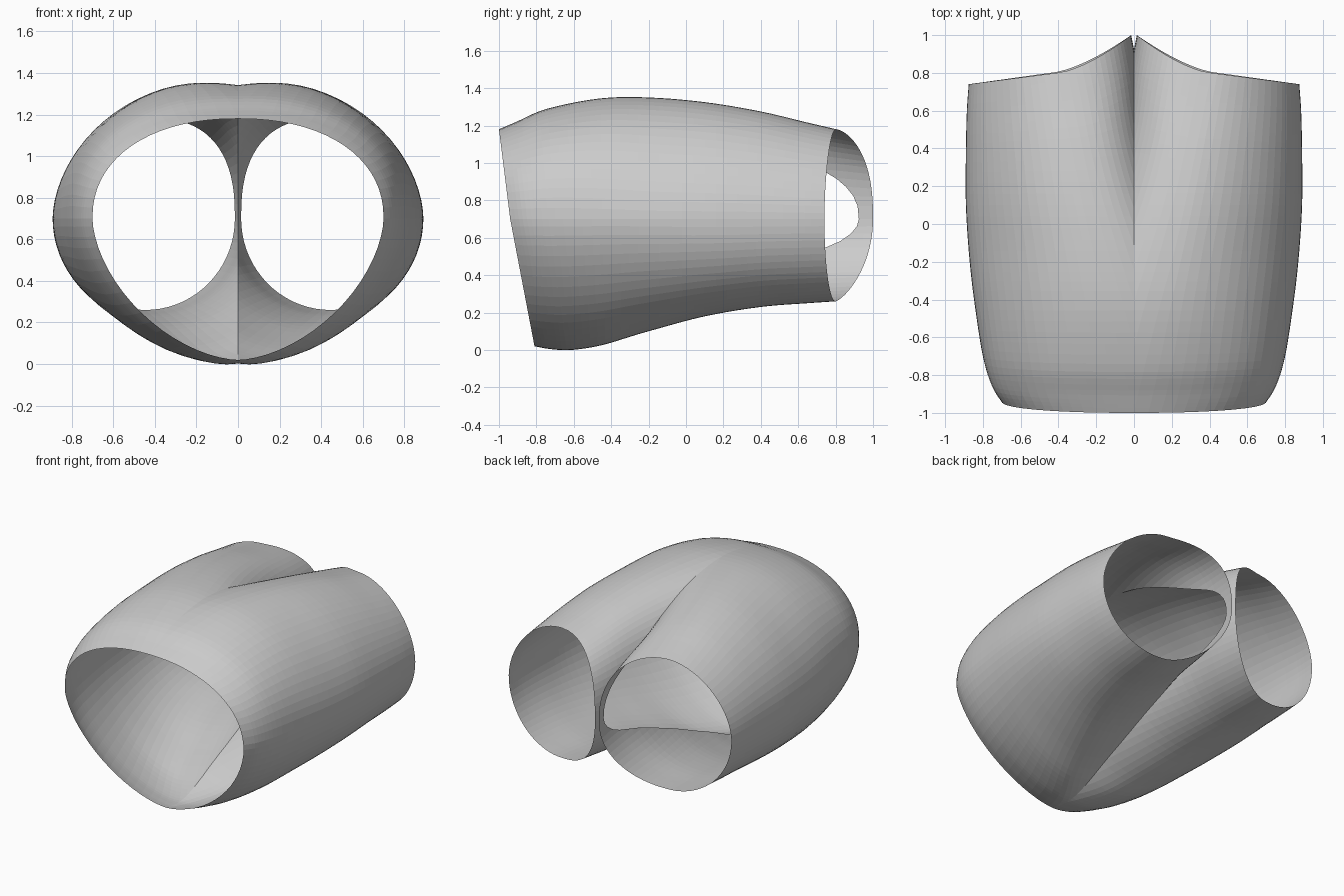
import bpy, bmesh, math

if "Cube" in bpy.data.objects:
    bpy.data.objects.remove(bpy.data.objects["Cube"])

# Stations along the garment:
# y, outer half width, lower leg centre x, upper ridge x, top z, bottom z
STATIONS = [
    (-0.94, 0.70, 0.00, 0.00, 1.18, 0.020),
    (-0.85, 0.755, 0.02, 0.02, 1.22, 0.005),
    (-0.70, 0.80, 0.07, 0.06, 1.29, 0.000),
    (-0.45, 0.84, 0.17, 0.13, 1.345, 0.030),
    (-0.20, 0.87, 0.26, 0.20, 1.35, 0.100),
    (0.10, 0.89, 0.35, 0.27, 1.325, 0.180),
    (0.40, 0.89, 0.41, 0.33, 1.275, 0.230),
    (0.65, 0.885, 0.434, 0.38, 1.215, 0.250),
    (0.80, 0.875, 0.445, 0.41, 1.18, 0.260),
]
SEGMENTS, STEPS, MID_Z = 72, 5, 0.70


def catmull(a, b, c, d, t):
    return 0.5 * (2 * b + (c - a) * t + (2 * a - 5 * b + 4 * c - d) * t * t
                  + (3 * b - a - 3 * c + d) * t ** 3)


def smooth(t):
    t = min(1.0, max(0.0, t))
    return t * t * (3 - 2 * t)


def stations():
    n = len(STATIONS)
    for i in range(n - 1):
        p = [STATIONS[max(0, min(n - 1, i + k))] for k in (-1, 0, 1, 2)]
        for s in range(STEPS):
            yield [catmull(*v, s / STEPS) for v in zip(*p)]
    yield list(STATIONS[-1])


def ring(y, width, low_x, high_x, top, bottom):
    """Cross-section of one leg, with slanted waist and leg openings."""
    inner = 2 * low_x - width
    leg = smooth((y - 0.1) / 0.7)
    waist = smooth((-0.3 - y) / 0.64)
    body = smooth((y + 0.94) / 0.9)
    points = []
    for k in range(SEGMENTS):
        a = 2 * math.pi * k / SEGMENTS
        c, s = math.cos(a), math.sin(a)
        if s < 0:
            n = 1.7 + 0.3 * smooth((y + 0.5) / 0.8)
        elif c < 0:
            n = 2.2 + 0.3 * body     # squarer inner top
        else:
            n = 2.2 - 0.4 * body     # sloping outer top
        u = math.copysign(abs(c) ** (2 / n), c)
        w = math.copysign(abs(s) ** (2 / n), s)
        z = MID_Z + w * (top - MID_Z if w > 0 else MID_Z - bottom)
        centre = high_x if s > 0 else low_x
        x = centre + u * (width - centre if u > 0 else centre - inner)
        leg_shift = -0.06 * u if u > 0 else 0.20 * abs(u) ** 1.5
        waist_shift = -0.06 * w if w > 0 else 0.13 * -w
        points.append((x, y + leg * leg_shift + waist * waist_shift, z))
    return points


# Right half: lofted leg tube, trimmed on the centre seam
bm = bmesh.new()
rings = [[bm.verts.new(p) for p in ring(*st)] for st in stations()]
for r0, r1 in zip(rings, rings[1:]):
    for k in range(SEGMENTS):
        j = (k + 1) % SEGMENTS
        bm.faces.new((r0[k], r0[j], r1[j], r1[k]))
bmesh.ops.bisect_plane(bm, geom=bm.verts[:] + bm.edges[:] + bm.faces[:], dist=1e-4,
                       plane_co=(0, 0, 0), plane_no=(1, 0, 0), clear_inner=True)
bmesh.ops.recalc_face_normals(bm, faces=bm.faces[:])
if sum(f.normal.x * f.calc_area() for f in bm.faces if f.calc_center_median().x > 0.7) < 0:
    bmesh.ops.reverse_faces(bm, faces=bm.faces[:])
mesh = bpy.data.meshes.new("shorts")
bm.to_mesh(mesh)
bm.free()

# Whole garment: mirrored and joined along the seam
shorts = bpy.data.objects.new("shorts", mesh)
bpy.context.collection.objects.link(shorts)
mirror = shorts.modifiers.new("Mirror", 'MIRROR')
mirror.use_clip = True
mirror.merge_threshold = 0.001
